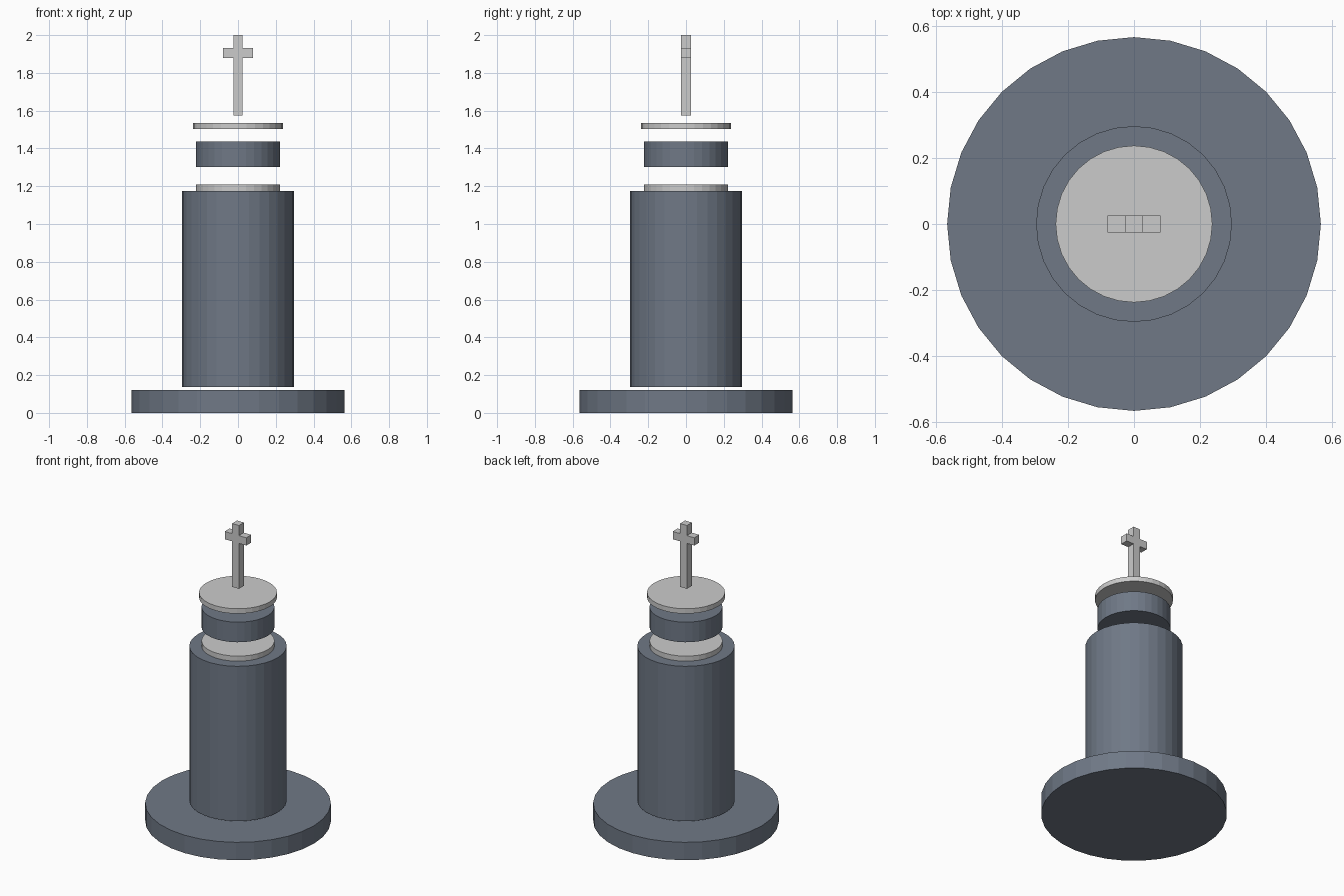
import bpy, bmesh

if "Cube" in bpy.data.objects:
    bpy.data.objects.remove(bpy.data.objects["Cube"])

slate = bpy.data.materials.new("slate")
slate.diffuse_color = (0.16, 0.19, 0.24, 1)
slate.use_nodes = True
slate.node_tree.nodes["Principled BSDF"].inputs["Base Color"].default_value = slate.diffuse_color


def add_object(name, bm, material=None):
    bmesh.ops.recalc_face_normals(bm, faces=bm.faces)
    mesh = bpy.data.meshes.new(name)
    bm.to_mesh(mesh)
    bm.free()
    obj = bpy.data.objects.new(name, mesh)
    bpy.context.collection.objects.link(obj)
    if material:
        mesh.materials.append(material)
    return obj


def disc(name, radius, z0, z1, material=None):
    bm = bmesh.new()
    bmesh.ops.create_cone(bm, cap_ends=True, segments=32, radius1=radius,
                          radius2=radius, depth=z1 - z0)
    bmesh.ops.translate(bm, verts=bm.verts, vec=(0, 0, (z0 + z1) / 2))
    return add_object(name, bm, material)


# Stacked round parts, with open gaps between them
disc("base", 0.565, 0.0, 0.12, slate)
disc("column", 0.296, 0.137, 1.176, slate)
disc("lower_plate", 0.222, 1.176, 1.21)
disc("drum", 0.222, 1.303, 1.438, slate)
disc("cap_plate", 0.237, 1.502, 1.535)

# Cross: right half outline mirrored, then extruded in depth
half_depth = 0.026
right = [(0.025, 1.575), (0.025, 1.88), (0.08, 1.88),
         (0.08, 1.932), (0.025, 1.932), (0.025, 2.0)]
outline = right + [(-x, z) for x, z in reversed(right)]
bm = bmesh.new()
face = bm.faces.new([bm.verts.new((x, -half_depth, z)) for x, z in outline])
extruded = bmesh.ops.extrude_face_region(bm, geom=[face], use_keep_orig=True)
moved = [v for v in extruded["geom"] if isinstance(v, bmesh.types.BMVert)]
bmesh.ops.translate(bm, verts=moved, vec=(0, 2 * half_depth, 0))
add_object("cross", bm)
